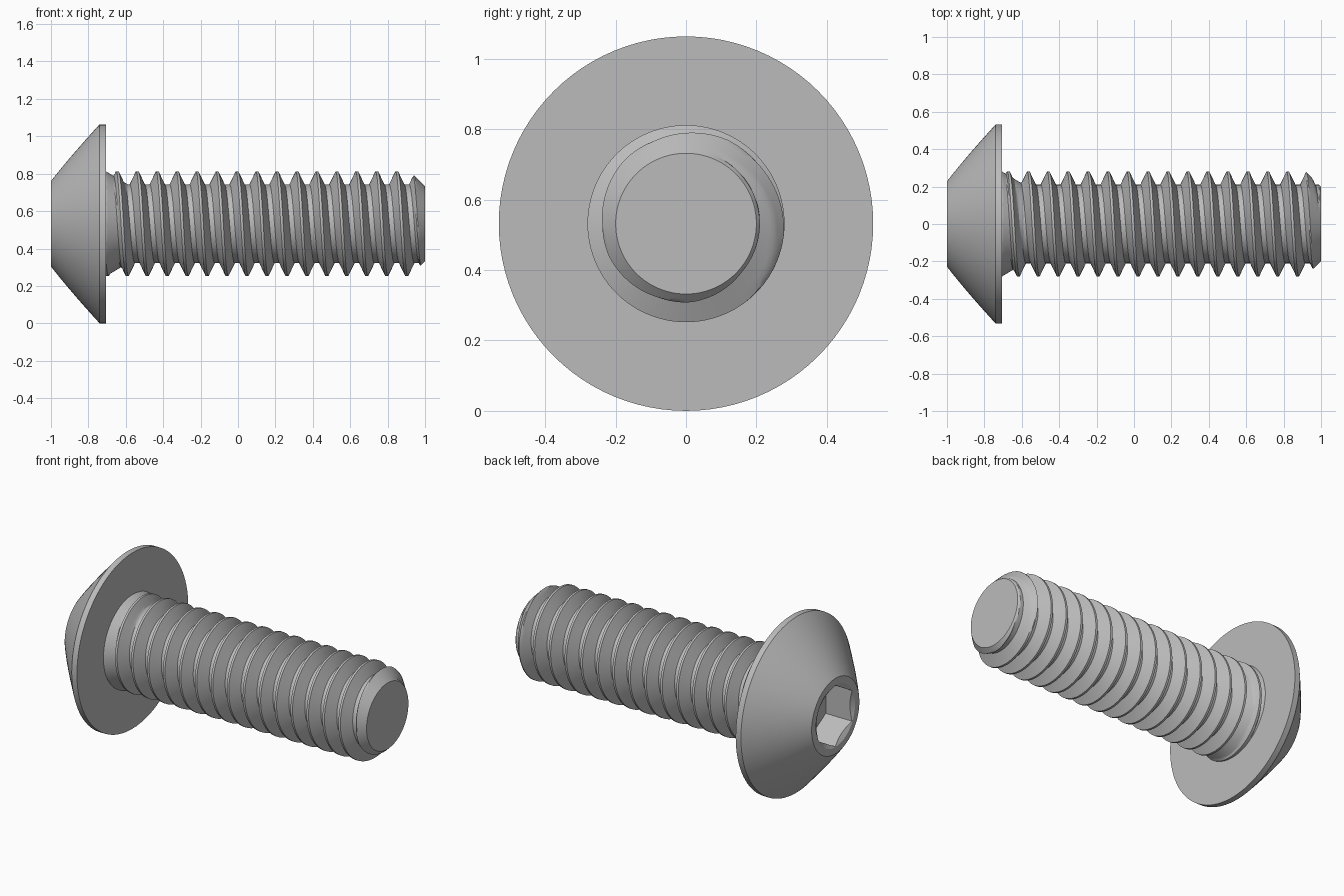
import bpy, bmesh, math

cube = bpy.data.objects.get("Cube")
if cube:
    bpy.data.objects.remove(cube, do_unlink=True)

TAU = 2 * math.pi
AXIS_Z = 0.532
STEPS = 96
PITCH = 0.1067
CREST, ROOT = 0.28, 0.21
HEAD_FACE, TIP = -0.705, 1.0

steel = bpy.data.materials.new("steel_grey")
steel.use_nodes = True
GREY = (0.5, 0.5, 0.5, 1)
steel.diffuse_color = GREY
steel.node_tree.nodes["Principled BSDF"].inputs["Base Color"].default_value = GREY


def surface(name, rows, point, steps=STEPS, turn=0.0):
    """Sweep rows of (x, radius) around the long axis and cap both ends."""
    bm = bmesh.new()
    grid = []
    for row in rows:
        ring = []
        for j in range(steps + 1):
            a = TAU * j / steps
            x, r = point(row, a)
            ring.append(bm.verts.new((x, -r * math.sin(a + turn),
                                      AXIS_Z + r * math.cos(a + turn))))
        grid.append(ring)
    for low, high in zip(grid, grid[1:]):
        for j in range(steps):
            bm.faces.new((low[j], low[j + 1], high[j + 1], high[j]))
    bmesh.ops.remove_doubles(bm, verts=bm.verts, dist=0.00005)
    bmesh.ops.dissolve_degenerate(bm, edges=bm.edges, dist=0.00005)
    bmesh.ops.holes_fill(bm, edges=[e for e in bm.edges if e.is_boundary], sides=0)
    bmesh.ops.recalc_face_normals(bm, faces=bm.faces)
    mesh = bpy.data.meshes.new(name)
    bm.to_mesh(mesh)
    bm.free()
    mesh.materials.append(steel)
    obj = bpy.data.objects.new(name, mesh)
    bpy.context.collection.objects.link(obj)
    return obj


def lathe(name, profile, steps=STEPS, turn=0.0):
    return surface(name, profile, lambda p, a: p, steps, turn)


def activate(obj):
    bpy.ops.object.select_all(action='DESELECT')
    obj.select_set(True)
    bpy.context.view_layer.objects.active = obj


def smooth(obj):
    activate(obj)
    bpy.ops.object.shade_smooth_by_angle(angle=math.radians(25))


# Domed head: flat crown, shallow arc, short straight rim
def dome(t, x0=-1.0, r0=0.228, x1=-0.74, r1=0.532, bulge=0.026):
    length = math.hypot(x1 - x0, r1 - r0)
    lift = 4 * bulge * t * (1 - t) / length
    return (x0 + (x1 - x0) * t - (r1 - r0) * lift,
            r0 + (r1 - r0) * t + (x1 - x0) * lift)


arc = [dome(i / 16, bulge=0.026) for i in range(17)]
# the bulge pushes outward from the axis
arc = [(x, r + 2 * ((0.228 + 0.304 * i / 16) - r)) for i, (x, r) in enumerate(arc)]
head = lathe("button_head", arc + [(HEAD_FACE, 0.532)])

# Hexagonal socket with a small round countersink
socket = lathe("socket_cutter", [(-1.1, 0.185), (-0.823, 0.185)], steps=6)
sink = lathe("countersink_cutter", [(-1.02, 0.222), (-0.95, 0.1)])
for cutter in (socket, sink):
    cutter.hide_render = True
    mod = head.modifiers.new("cut", 'BOOLEAN')
    mod.operation = 'DIFFERENCE'
    mod.solver = 'EXACT'
    mod.object = cutter
    activate(head)
    bpy.ops.object.modifier_apply(modifier=mod.name)
for cutter in (socket, sink):
    bpy.data.objects.remove(cutter, do_unlink=True)
smooth(head)


# Threaded shank: helical rows, tapered neck, chamfered tip
def thread(row, angle):
    x = -0.005 + PITCH * (row / 16 + angle / TAU)
    phase = abs((row / 16 + 0.5) % 1 - 0.5)
    flank = min(max((phase - 1 / 16) / (5 / 16), 0), 1)
    x = min(max(x, HEAD_FACE - 0.01), TIP)
    neck = min(CREST, CREST - 0.6 * (x - HEAD_FACE))
    r = max(CREST + (ROOT - CREST) * flank, neck)
    return x, min(r, 0.2 + TIP - x)


first = math.floor((HEAD_FACE - 0.01) / PITCH - 1) * 16
last = math.ceil(TIP / PITCH + 1) * 16
shank = surface("threaded_shank", range(first, last + 1), thread)
smooth(shank)
